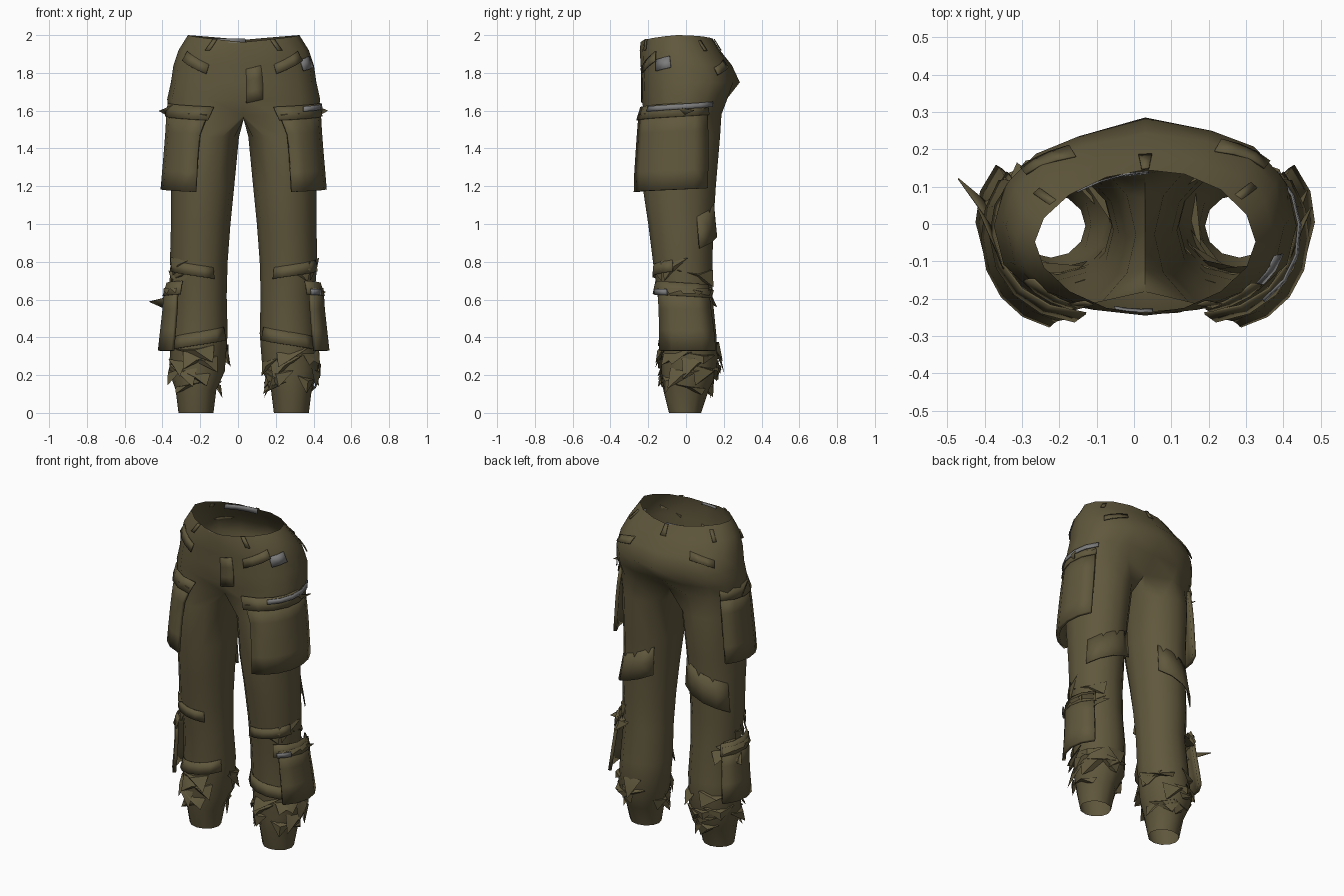
import bpy, bmesh, math, random
from mathutils import Vector

random.seed(11)
cube = bpy.data.objects.get("Cube")
if cube:
    bpy.data.objects.remove(cube)

CX = 0.03  # the trousers' own middle line


def material(name, color):
    mat = bpy.data.materials.new(name)
    mat.use_nodes = True
    mat.diffuse_color = color
    bsdf = mat.node_tree.nodes["Principled BSDF"]
    bsdf.inputs["Base Color"].default_value = color
    bsdf.inputs["Roughness"].default_value = 0.9
    return mat


olive = material("olive_cloth", (0.118, 0.097, 0.046, 1))
grey = material("grey_lining", (0.2, 0.2, 0.2, 1))

# Hip rings: height, half width, front y, back y, roundness
HIPS = [(1.98, .295, -.24, .145, 1.08), (1.92, .345, -.245, .18, .95), (1.84, .372, -.24, .23, .85),
        (1.75, .385, -.235, .257, .8), (1.66, .405, -.235, .225, .83), (1.58, .395, -.235, .195, .87)]
# Leg rings: height, inner x, outer x, front y, back y
LEGS = [(1.46, .025, .385, -.235, .18), (1.2, .05, .385, -.23, .158), (1.0, .07, .385, -.2, .145),
        (.8, .085, .39, -.175, .14), (.62, .09, .375, -.15, .14), (.42, .085, .385, -.135, .16),
        (.22, .10, .395, -.13, .17), (.12, .145, .36, -.12, .12), (0, .16, .345, -.09, .08)]


def sample(table, z):
    """Interpolate a ring table at height z."""
    for a, b in zip(table, table[1:]):
        if a[0] >= z >= b[0]:
            t = (a[0] - z) / (a[0] - b[0])
            return [p + (q - p) * t for p, q in zip(a, b)][1:]
    return table[0][1:] if z > table[0][0] else table[-1][1:]


def power(v, e):
    return math.copysign(abs(v) ** e, v)


def hip_point(z, deg, off=0.0):
    w, front, back, e = sample(HIPS, z)
    c, s = math.cos(math.radians(deg)), math.sin(math.radians(deg))
    x = (w + off) * power(c, e)
    y = (front + back) / 2 + ((back - front) / 2 + off) * power(s, e)
    return Vector((CX + x, y + .045 * x * max(s, 0), z))


def leg_point(side, z, deg, off=0.0):
    """Point on a leg; 0 degrees faces outwards, -90 faces the front."""
    inner, outer, front, back = sample(LEGS, z)
    c, s = math.cos(math.radians(deg)), math.sin(math.radians(deg))
    x = (inner + outer) / 2 + ((outer - inner) / 2 + off) * c
    return Vector((CX + side * x, (front + back) / 2 + ((back - front) / 2 + off) * s, z))


def finish(name, bm, thick=0.0, mat=olive, angle=40):
    mesh = bpy.data.meshes.new(name)
    bm.to_mesh(mesh)
    bm.free()
    ob = bpy.data.objects.new(name, mesh)
    bpy.context.collection.objects.link(ob)
    mesh.materials.append(mat)
    if thick:
        solid = ob.modifiers.new("thickness", 'SOLIDIFY')
        solid.thickness, solid.offset = thick, -1
    bpy.ops.object.select_all(action='DESELECT')
    ob.select_set(True)
    bpy.context.view_layer.objects.active = ob
    bpy.ops.object.shade_smooth_by_angle(angle=math.radians(angle))


def bridge(bm, a, b, closed=True):
    n = len(a)
    for i in range(n if closed else n - 1):
        j = (i + 1) % n
        bm.faces.new((a[i], a[j], b[j], b[i]))


def trousers():
    """Hips and both legs as one shell, joined along the crotch seam."""
    bm = bmesh.new()
    rings = []
    for k, ring in enumerate(HIPS):
        verts = []
        for i in range(16):
            p = hip_point(ring[0], -90 + i * 22.5)
            if k == 0:  # the waist dips at the front and rises at the sides
                a = math.radians(-90 + i * 22.5)
                p.z = 1.975 + .025 * abs(math.cos(a)) + .012 * min(math.sin(a), 0)
            verts.append(bm.verts.new(p))
        rings.append(verts)
    low = rings[-1]
    # Centre of the seat and ends of the crotch seam
    rings[-3][8].co.y, rings[-4][8].co.y, rings[-2][8].co.y = .285, .243, .215
    low[0].co.y, low[8].co.y = -.18, .13
    low[0].co.z, low[8].co.z = 1.575, 1.57
    for a, b in zip(rings, rings[1:]):
        bridge(bm, a, b)
    seam = [bm.verts.new((CX, y, 1.555)) for y in (.07, -.02, -.12)]
    for side in (1, -1):
        loop = [low[(side * i) % 16] for i in range(9)] + seam
        for ring in LEGS:
            nxt = [bm.verts.new(leg_point(side, ring[0], -120 + i * 30)) for i in range(12)]
            bridge(bm, loop, nxt)
            loop = nxt
    bmesh.ops.recalc_face_normals(bm, faces=bm.faces)
    finish("trousers", bm, angle=65)


def panel(name, point, a0, a1, z0, z1, off0, off1, thick, cols=5, rows=3, skew=0.0, mat=olive):
    """Curved cloth patch following the surface, from top z1 down to z0."""
    bm = bmesh.new()
    prev = None
    for r in range(rows + 1):
        t = r / rows
        row = []
        for c in range(cols + 1):
            u = c / cols
            z = z1 + (z0 - z1) * t + skew * (u - .5)
            row.append(bm.verts.new(point(z, a0 + (a1 - a0) * u, off0 + (off1 - off0) * t)))
        if prev:
            bridge(bm, prev, row, closed=False)
        prev = row
    mid = point((z0 + z1) / 2, (a0 + a1) / 2, 0)
    out = point((z0 + z1) / 2, (a0 + a1) / 2, .1) - mid
    bm.normal_update()
    if sum(f.normal.dot(out) for f in bm.faces) < 0:
        bmesh.ops.reverse_faces(bm, faces=bm.faces)
    finish(name, bm, thick, mat)


def folds(name, side, count, z_range, a_range, reach):
    """Broad creases of crumpled cloth, wrapping the leg and lifting at one corner."""
    bm = bmesh.new()
    for _ in range(count):
        z, a = random.uniform(*z_range), random.uniform(*a_range)
        da, drop = random.uniform(45, 85), random.uniform(.05, .11)
        tip = a + da * random.choice((.1, .5, .9))
        pts = [leg_point(side, z, a, .004), leg_point(side, z + random.uniform(-.03, .03), a + da, .012),
               leg_point(side, max(.08, z - drop), tip, random.uniform(.3, 1) * reach),
               leg_point(side, z - drop * .3, a + da * .5, reach * .4)]
        v = [bm.verts.new(p) for p in pts]
        for tri in ((0, 3, 1), (1, 3, 2), (2, 3, 0)):
            bm.faces.new([v[i] for i in tri])
    finish(name, bm)


def spike(name, side, z, deg, reach, drop):
    """One long stray corner of a pocket flap."""
    bm = bmesh.new()
    pts = [leg_point(side, z + .03, deg - 25, .01), leg_point(side, z - drop, deg, .01),
           leg_point(side, z, deg + 15, reach)]
    bm.faces.new([bm.verts.new(p) for p in pts])
    finish(name, bm, 0.004)


trousers()

# Fly, belt loops and slanted hip pockets
panel("fly", hip_point, -89, -79, 1.65, 1.83, .001, .003, .003, 2, 3, .02)
for i, deg in enumerate((-122, -58, 35, 90, 145)):
    panel(f"belt_loop_{i}", hip_point, deg - 2.5, deg + 2.5, 1.92, 1.98, .006, .008, .005, 1, 2)
for word, deg, tilt in (("left", -52, .07), ("right", -132, -.07)):
    panel(word + "_hip_pocket", hip_point, deg - 16, deg + 16, 1.83, 1.88, .003, .014, .006, 3, 1, tilt)
for word, deg, tilt in (("left", 48, .04), ("right", 132, -.04)):
    panel(word + "_seat_pocket_flap", hip_point, deg - 14, deg + 14, 1.81, 1.85, .003, .012, .006, 3, 1, tilt)

# Grey lining showing at the waist and the hip pocket
panel("waist_lining", hip_point, 88, 130, 1.95, 1.981, -.003, -.025, .004, 3, 1, mat=grey)
panel("front_waist_lining", hip_point, -106, -86, 1.95, 1.962, -.004, -.012, .004, 3, 1, mat=grey)
panel("hip_pocket_lining", hip_point, -37, -15, 1.82, 1.88, .004, .008, .005, 2, 1, .02, grey)

for side, word in ((1, "left"), (-1, "right")):
    def on_leg(z, deg, off, side=side):
        if z > 1.46:  # blend into the hip above the leg
            hip = hip_point(z, deg if side > 0 else 180 - deg, off)
            leg = leg_point(side, 1.46, deg, off)
            p = leg.lerp(hip, min(1, (z - 1.46) / .2) * .5)
            return Vector((p.x, min(p.y, leg.y) if deg < 0 else leg.y, z))
        return leg_point(side, z, deg, off)

    # Thigh and calf pockets with flaps
    panel(word + "_thigh_pocket", on_leg, -80, 38, 1.18, 1.59, .02, .055, .02, 6, 4, .02)
    panel(word + "_thigh_flap", on_leg, -84, 40, 1.565, 1.635, .008, .03, .006, 6, 1, .03)
    panel(word + "_calf_pocket", on_leg, -48, 42, .33, .66, .045, .065, .02, 4, 3)
    panel(word + "_calf_flap", on_leg, -58, 46, .62, .69, .028, .056, .008, 4, 1, -.02)

    # Knee pleats in front and sagging folds behind
    panel(word + "_knee_pleat", on_leg, -120, -20, .73, .79, .002, .016, .005, 5, 1, .04)
    panel(word + "_knee_sag", on_leg, 30, 130, .93, 1.1, .0, .025, .006, 4, 2, .12)
    panel(word + "_shin_fold", on_leg, -150, -30, .36, .43, .002, .018, .005, 5, 1, -.05)

    # Crumpled cloth round the ankles and pocket edges
    folds(word + "_ankle_folds", side, 20, (.15, .36), (-180, 180), .05)
    folds(word + "_knee_creases", side, 3, (.72, .82), (-120, 0), .025)
    folds(word + "_pocket_creases", side, 3, (.55, .7), (-60, 10), .065)
    spike(word + "_thigh_flap_corner", side, 1.6, 0, .07, .03)
    spike(word + "_calf_flap_corner", side, .59 if side < 0 else .64, 10,
          .15 if side < 0 else .08, .05)


# Grey lining showing along the pocket tops of the left leg
def left_leg(z, deg, off):
    hip, leg = hip_point(z, deg, off), leg_point(1, z, deg, off)
    return leg.lerp(hip, .4) if z > 1.46 else leg


panel("thigh_pocket_lining", left_leg, -50, 40, 1.608, 1.635, .022, .028, .006, 5, 1, .025, grey)
panel("calf_pocket_lining", left_leg, -52, -28, .625, .655, .058, .06, .006, 2, 1, mat=grey)
